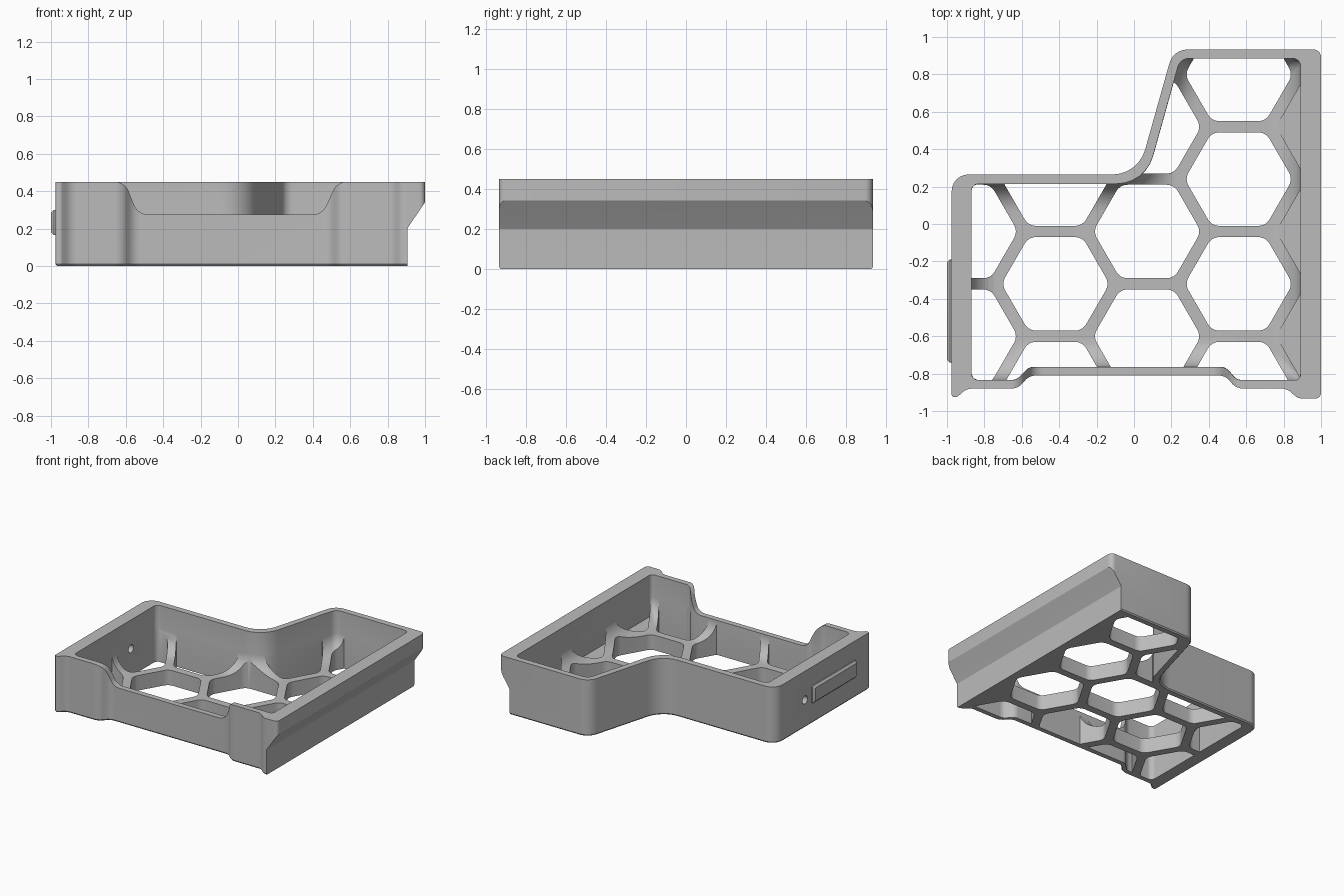
import bpy, bmesh, math
from mathutils import Vector, Matrix

cube = bpy.data.objects.get("Cube")
if cube:
    bpy.data.objects.remove(cube)

HEIGHT, FLOOR, COVE = 0.45, 0.12, 0.15

grey = bpy.data.materials.new("light_grey")
grey.use_nodes = True
grey.diffuse_color = (0.5, 0.5, 0.5, 1)
grey.node_tree.nodes["Principled BSDF"].inputs["Base Color"].default_value = (0.5, 0.5, 0.5, 1)


def inset(points, d):
    """Mitred inward offset of a counter-clockwise outline of (x, y, radius)."""
    out = []
    for i, (x, y, r) in enumerate(points):
        p = Vector((x, y))
        a = (p - Vector(points[i - 1][:2])).normalized()
        b = (Vector(points[(i + 1) % len(points)][:2]) - p).normalized()
        na, nb = Vector((-a.y, a.x)), Vector((-b.y, b.x))
        q = p + (na + nb) * d / (1 + na.dot(nb))
        out.append((q.x, q.y, r))
    return out


def rounded(points, steps=6):
    """Round every corner with an arc, giving a fixed count of points."""
    out = []
    for i, (x, y, r) in enumerate(points):
        p = Vector((x, y))
        u = Vector(points[i - 1][:2]) - p
        v = Vector(points[(i + 1) % len(points)][:2]) - p
        half = u.angle(v) / 2
        t = min(r / math.tan(half), 0.47 * u.length, 0.47 * v.length)
        r = t * math.tan(half)
        u.normalize()
        v.normalize()
        c = p + (u + v).normalized() * r / math.sin(half)
        s, e = p + u * t - c, p + v * t - c
        sweep = s.angle_signed(e)
        for k in range(steps + 1):
            out.append(c + Matrix.Rotation(-sweep * k / steps, 2) @ s)
    return out


def loft(bm, points, levels):
    """Stack rounded outlines at (z, inset) levels into a closed solid."""
    rings = [[bm.verts.new((p.x, p.y, z)) for p in rounded(inset(points, d))] for z, d in levels]
    n = len(rings[0])
    bm.faces.new(rings[0][::-1])
    bm.faces.new(rings[-1])
    for lo, hi in zip(rings, rings[1:]):
        for i in range(n):
            j = (i + 1) % n
            bm.faces.new((lo[i], lo[j], hi[j], hi[i]))


def finish(bm, name):
    bmesh.ops.recalc_face_normals(bm, faces=bm.faces)
    mesh = bpy.data.meshes.new(name)
    bm.to_mesh(mesh)
    bm.free()
    mesh.materials.append(grey)
    ob = bpy.data.objects.new(name, mesh)
    bpy.context.collection.objects.link(ob)
    return ob


def solid(name, points, levels, matrix=None):
    bm = bmesh.new()
    loft(bm, points, levels)
    if matrix:
        bm.transform(matrix)
    return finish(bm, name)


def boolean(target, tool, operation="DIFFERENCE"):
    mod = target.modifiers.new("cut", "BOOLEAN")
    mod.operation, mod.object, mod.solver = operation, tool, "EXACT"
    bpy.context.view_layer.objects.active = target
    bpy.ops.object.modifier_apply(modifier=mod.name)
    bpy.data.objects.remove(tool)


# Outer outline of the tray, with a bevelled foot
outer = [(1, -.933, .03), (1, .933, .04), (.21, .933, .1), (.022, .265, .18),
         (-.975, .265, .09), (-.975, -.925, .015), (-.945, -.925, .02), (-.895, -.88, .08),
         (-.62, -.88, .08), (-.56, -.81, .08), (.49, -.81, .08), (.545, -.88, .08),
         (.82, -.88, .08), (.875, -.933, .06)]
tray = solid("tray", outer, [(0, .008), (.01, 0), (HEIGHT, 0)])

# Cavity with a coved edge where the walls meet the floor
inner = [(.89, -.835, .03), (.89, .885, .04), (.247, .885, .06), (.06, .215, .2),
         (-.87, .215, .04), (-.87, -.835, .04), (-.63, -.835, .06), (-.56, -.765, .06),
         (.49, -.765, .06), (.55, -.835, .06)]
arc = [math.pi / 2 * k / 8 for k in range(9)]
cove = [(FLOOR + COVE * (1 - math.cos(a)), COVE * (1 - math.sin(a))) for a in arc]
boolean(tray, solid("cavity", inner, cove + [(.6, 0)]))


# Honeycomb openings; the column under the lip only cuts the cove
def honeycomb(name, columns, bottom):
    bm = bmesh.new()
    for col in columns:
        cx = .56 - .49 * col
        for row in range(-2, 3):
            cy = .24 + .56 * row - (.28 if col % 2 else 0)
            corners = [(cx + .289 * math.cos(k * math.pi / 3),
                        cy + .25 / math.cos(math.pi / 6) * math.sin(k * math.pi / 3), .07) for k in range(6)]
            loft(bm, corners, [(bottom, 0), (.4, 0)])
    cells = finish(bm, name)
    boolean(cells, solid("clip", inset(inner, .001), [(-.2, 0), (.5, 0)]), "INTERSECT")
    return cells


boolean(tray, honeycomb("floor_cells", range(4), -.1))
boolean(tray, honeycomb("side_cells", [-1], FLOOR - .001))

# Undercut below the overhanging lip on the left side
upright = Matrix.Rotation(math.pi / 2, 4, "X")
undercut = [(.905, -.1, 0), (1.2, -.1, 0), (1.2, .637, 0), (.905, .2, 0)]
undercut = [(x, z, .001) for x, z, r in undercut]
boolean(tray, solid("undercut", undercut, [(-1.2, 0), (1.2, 0)], upright))

# Lowered middle of the front wall
top = HEIGHT + .0005
notch = [(-.535, .275, .08), (.45, .275, .08), (.53, top, .08), (.75, top, .01),
         (.75, .7, .01), (-.8, .7, .01), (-.8, top, .01), (-.605, top, .08)]
boolean(tray, solid("notch", notch, [(.7, 0), (1.2, 0)], upright))

# Round hole through the right wall
bm = bmesh.new()
bmesh.ops.create_cone(bm, cap_ends=True, segments=24, radius1=.032, radius2=.032, depth=.3,
                      matrix=Matrix.Translation((-.92, -.11, .22)) @ Matrix.Rotation(math.pi / 2, 4, "Y"))
boolean(tray, finish(bm, "wall_hole"))

# Raised key on the right wall, with sloped edges
key = [(-.74, .165, .004), (-.19, .165, .004), (-.19, .3, .004), (-.74, .3, .004)]
facing = Matrix(((0, 0, -1, 0), (1, 0, 0, 0), (0, 1, 0, 0), (0, 0, 0, 1)))
side_key = solid("side_key", key, [(.97, 0), (.985, 0), (1, .015)], facing)

for ob in (tray, side_key):
    bpy.ops.object.select_all(action="DESELECT")
    ob.select_set(True)
    bpy.context.view_layer.objects.active = ob
    bpy.ops.object.shade_smooth_by_angle(angle=math.radians(30))
